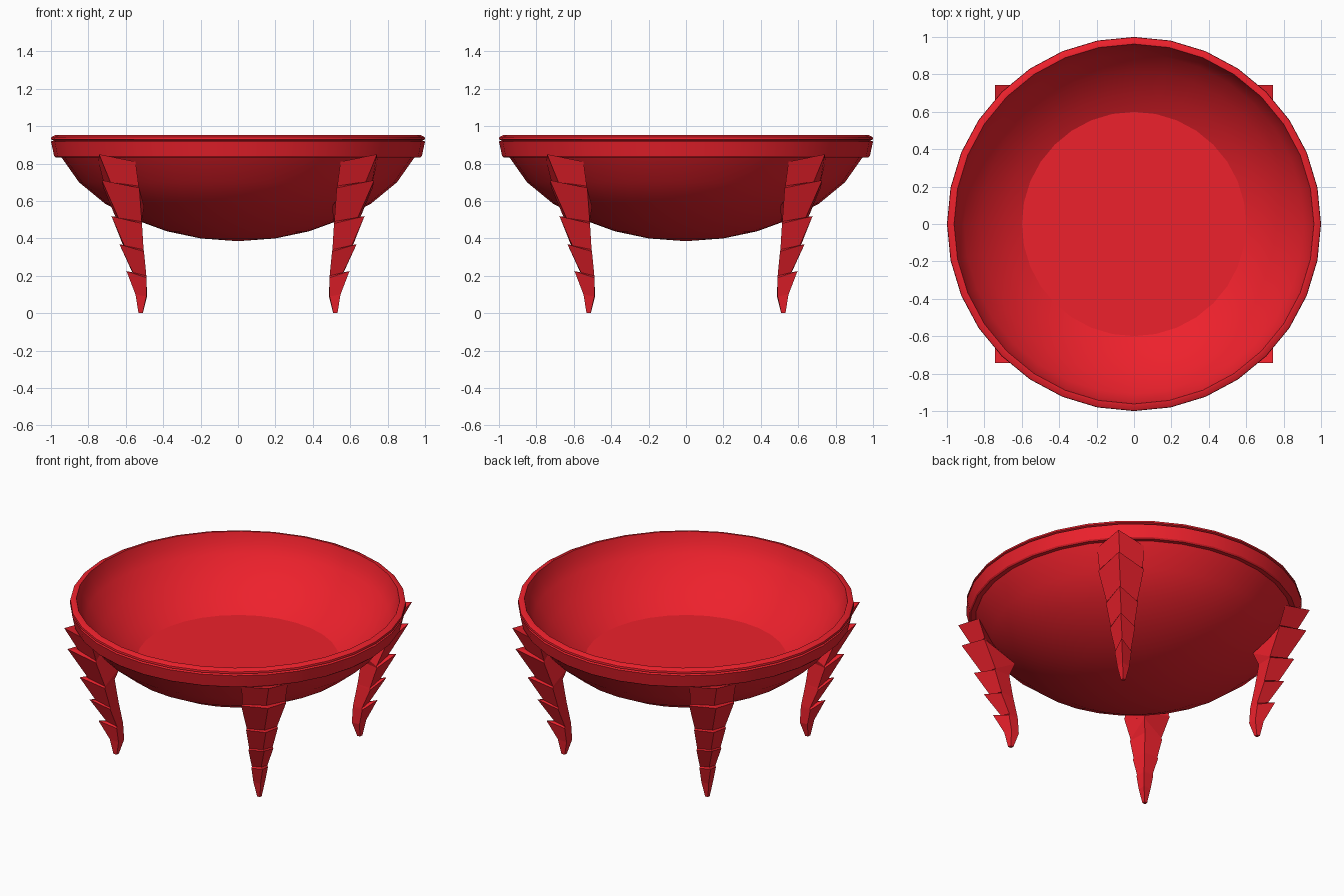
import bpy, bmesh, math

if "Cube" in bpy.data.objects:
    bpy.data.objects.remove(bpy.data.objects["Cube"])

red = bpy.data.materials.new("red")
red.diffuse_color = (0.85, 0.015, 0.025, 1)
red.use_nodes = True
red.node_tree.nodes["Principled BSDF"].inputs["Base Color"].default_value = red.diffuse_color


def finish(bm, name, smooth):
    bmesh.ops.remove_doubles(bm, verts=bm.verts, dist=1e-5)
    bmesh.ops.recalc_face_normals(bm, faces=bm.faces)
    me = bpy.data.meshes.new(name)
    bm.to_mesh(me)
    bm.free()
    ob = bpy.data.objects.new(name, me)
    bpy.context.collection.objects.link(ob)
    me.materials.append(red)
    if smooth:
        bpy.ops.object.select_all(action='DESELECT')
        ob.select_set(True)
        bpy.context.view_layer.objects.active = ob
        bpy.ops.object.shade_smooth_by_angle(angle=math.radians(30))
    return ob


def lathe(name, profile, n=32):
    bm = bmesh.new()
    rings = [[bm.verts.new((r * math.cos(2 * math.pi * i / n),
                            r * math.sin(2 * math.pi * i / n), z))
              for i in range(n)] for r, z in profile]
    for a, b in zip(rings, rings[1:]):
        for i in range(n):
            j = (i + 1) % n
            bm.faces.new((a[i], a[j], b[j], b[i]))
    bmesh.ops.remove_doubles(bm, verts=bm.verts, dist=1e-5)
    bmesh.ops.dissolve_degenerate(bm, edges=bm.edges, dist=1e-5)
    return finish(bm, name, True)


# Bowl: outer curve, grooved rim band, inner curve
lathe("bowl", [
    (0, 0.385), (0.20, 0.40), (0.38, 0.438), (0.55, 0.50), (0.71, 0.585),
    (0.85, 0.70), (0.945, 0.835), (0.975, 0.832), (0.983, 0.84),
    (1.0, 0.918), (0.985, 0.924), (1.0, 0.93), (0.998, 0.942), (0.975, 0.953),
    (0.962, 0.953), (0.945, 0.89), (0.908, 0.83), (0.82, 0.725),
    (0.69, 0.625), (0.54, 0.537), (0.37, 0.475), (0.19, 0.438), (0, 0.425)])

# Flat filling disc inside the bowl
bm = bmesh.new()
bmesh.ops.create_circle(bm, cap_ends=True, segments=64, radius=0.612)
for v in bm.verts:
    v.co.z = 0.572
disc = finish(bm, "bowl_filling", False)
for p in disc.data.polygons:
    if p.normal.z < 0:
        p.flip()

# Leg rings: ridge radius, ridge z, side radius, side half width, side z,
# inner radius, inner z. Pairs make one overlapping thorn each.
LEG = [
    (1.050, 0.850, 0.915, 0.140, 0.81, 0.905, 0.81),
    (0.965, 0.700, 0.880, 0.130, 0.68, 0.820, 0.68),
    (1.030, 0.711, 0.882, 0.136, 0.67, 0.800, 0.66),
    (0.905, 0.510, 0.820, 0.092, 0.49, 0.710, 0.57),
    (0.957, 0.519, 0.822, 0.096, 0.48, 0.745, 0.49),
    (0.860, 0.362, 0.785, 0.071, 0.34, 0.722, 0.34),
    (0.897, 0.369, 0.786, 0.075, 0.33, 0.720, 0.33),
    (0.795, 0.218, 0.740, 0.047, 0.20, 0.695, 0.20),
    (0.843, 0.225, 0.742, 0.050, 0.19, 0.694, 0.19),
    (0.775, 0.100, 0.728, 0.035, 0.09, 0.688, 0.09),
    (0.752, 0.0, 0.735, 0.014, 0.0, 0.720, 0.0)]


def leg(name, angle):
    c, s = math.cos(angle), math.sin(angle)
    bm = bmesh.new()
    rings = []
    for rr, rz, sr, st, sz, ir, iz in LEG:
        pts = [(rr, 0, rz), (sr, st, sz), (ir, 0, iz), (sr, -st, sz)]
        rings.append([bm.verts.new((r * c - t * s, r * s + t * c, z))
                      for r, t, z in pts])
    for a, b in zip(rings, rings[1:]):
        for i in range(4):
            j = (i + 1) % 4
            bm.faces.new((a[i], a[j], b[j], b[i]))
    bm.faces.new(rings[0])
    bm.faces.new(rings[-1][::-1])
    finish(bm, name, False)


# Four thorned legs on the diagonals
for k, name in enumerate(("back_right_leg", "back_left_leg",
                          "front_left_leg", "front_right_leg")):
    leg(name, math.radians(45 + 90 * k))
